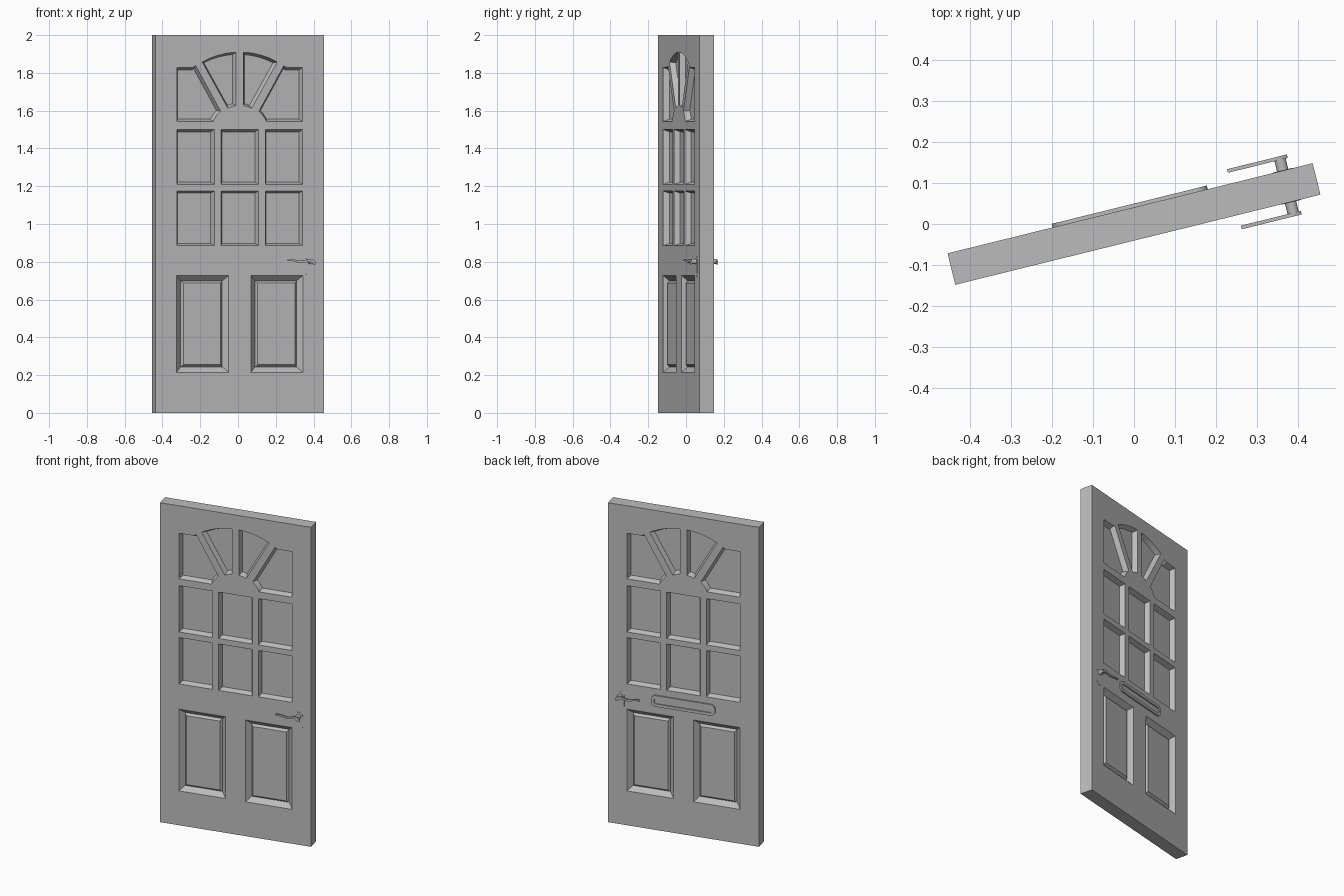
import bpy, bmesh, math
from mathutils import Vector

if "Cube" in bpy.data.objects:
    bpy.data.objects.remove(bpy.data.objects["Cube"], do_unlink=True)

SWING = math.radians(13.86)
WIDTH, THICK, HEIGHT = 0.919, 0.079, 2.0
FACE = THICK / 2

grey = bpy.data.materials.new("plain_grey")
grey.use_nodes = True
grey.diffuse_color = (0.5, 0.5, 0.5, 1)
grey.node_tree.nodes["Principled BSDF"].inputs["Base Color"].default_value = (0.5, 0.5, 0.5, 1)


def make_object(name, bm):
    bmesh.ops.recalc_face_normals(bm, faces=bm.faces)
    mesh = bpy.data.meshes.new(name)
    bm.to_mesh(mesh)
    bm.free()
    mesh.materials.append(grey)
    obj = bpy.data.objects.new(name, mesh)
    obj.rotation_euler.z = SWING
    bpy.context.collection.objects.link(obj)
    return obj


def inset(points, d):
    """Move a closed outline inward by d with mitred corners."""
    pts = [Vector(p) for p in points]
    n = len(pts)
    area = sum(pts[i - 1].x * pts[i].y - pts[i].x * pts[i - 1].y for i in range(n))
    turn = 1 if area > 0 else -1
    out = []
    for i, p in enumerate(pts):
        a = (p - pts[i - 1]).normalized()
        b = (pts[(i + 1) % n] - p).normalized()
        na, nb = Vector((-a.y, a.x)) * turn, Vector((-b.y, b.x)) * turn
        out.append(p + (na + nb) * d / (1 + na.dot(nb)))
    return out


def loft(bm, points, steps, side):
    """Join rings of an outline; each step is (inset, height above the face)."""
    rings = [[bm.verts.new((p.x, side * (FACE + h), p.y)) for p in inset(points, d)]
             for d, h in steps]
    for r, s in zip(rings, rings[1:]):
        for i in range(len(r)):
            bm.faces.new((r[i - 1], r[i], s[i], s[i - 1]))
    bm.faces.new(rings[0])
    bm.faces.new(rings[-1])


def rect(x0, x1, z0, z1):
    return [(x0, z0), (x1, z0), (x1, z1), (x0, z1)]


def arc(radius, u0, u1, n=8):
    """Fan arc running between two sideways positions."""
    a0, a1 = math.asin(u0 / radius), math.asin(u1 / radius)
    angles = [a0 + (a1 - a0) * i / n for i in range(n + 1)]
    return [(radius * math.sin(a), 1.48 + radius * math.cos(a)) for a in angles]


def rounded(cx, cz, hw, hh, r, n=6):
    pts = []
    for k, (sx, sz) in enumerate(((1, 1), (-1, 1), (-1, -1), (1, -1))):
        for i in range(n + 1):
            a = math.pi / 2 * (k + i / n)
            pts.append((cx + sx * (hw - r) + r * math.cos(a),
                        cz + sz * (hh - r) + r * math.sin(a)))
    return pts


# Outlines of the recessed panes: six squares and a four-part fan
panes = [rect(x - 0.102, x + 0.102, z, z + 0.29)
         for x in (-0.241, 0, 0.241) for z in (0.885, 1.21)]
fan_inner = arc(0.148, 0.02, 0.065) + arc(0.43, 0.205, 0.02)
fan_outer = arc(0.158, 0.105, 0.145) + [(0.343, 1.543), (0.343, 1.828), (0.257, 1.828), (0.24, 1.838)]
for shape in (fan_inner, fan_outer):
    panes += [shape, [(-x, z) for x, z in shape]]
panels = [rect(-0.344, -0.061, 0.215, 0.727), rect(0.061, 0.344, 0.215, 0.727)]

# Door leaf with panes and raised panels cut into both faces
bm = bmesh.new()
bmesh.ops.create_cube(bm, size=1)
for v in bm.verts:
    v.co = Vector((v.co.x * WIDTH, v.co.y * THICK, (v.co.z + 0.5) * HEIGHT))
door = make_object("door_leaf", bm)

bm = bmesh.new()
for side in (-1, 1):
    for shape in panes:
        loft(bm, shape, [(0, 0.01), (0, 0), (0.012, -0.03)], side)
    for shape in panels:
        loft(bm, shape, [(0, 0.01), (0, 0), (0.028, -0.027), (0.04, -0.014)], side)
cutter = make_object("recess_cutter", bm)
cutter.hide_render = True
cut = door.modifiers.new("recesses", 'BOOLEAN')
cut.operation, cut.solver, cut.object = 'DIFFERENCE', 'EXACT', cutter
bpy.context.view_layer.update()
carved = bpy.data.meshes.new_from_object(door.evaluated_get(bpy.context.evaluated_depsgraph_get()))
door.modifiers.clear()
door.data = carved
bpy.data.objects.remove(cutter, do_unlink=True)

# Letter plate on the back, with a sunken flap
bm = bmesh.new()
loft(bm, rounded(0, 0.81, 0.195, 0.035, 0.03),
     [(0, -0.004), (0, 0.009), (0.018, 0.009), (0.018, 0.002)], 1)
make_object("letter_plate", bm)

# Handles on both faces: thin plate, spindle and wavy lever
path = [(0.253, 0.808), (0.27, 0.809), (0.29, 0.807), (0.31, 0.802), (0.33, 0.8),
        (0.35, 0.803), (0.37, 0.808), (0.385, 0.806), (0.396, 0.797), (0.395, 0.787)]
line = [Vector(p) for p in path]
upper, lower = [], []
for i, p in enumerate(line):
    t = (line[min(i + 1, len(line) - 1)] - line[max(i - 1, 0)]).normalized()
    half = Vector((-t.y, t.x)) * (0.004 + 0.005 * i / len(line))
    upper.append(p + half)
    lower.append(p - half)
lever = lower + upper[::-1]

for side, label in ((-1, "front"), (1, "back")):
    parts = (("handle_plate", rounded(0.385, 0.775, 0.025, 0.055, 0.024), -0.004, 0.001),
             ("spindle", rounded(0.384, 0.802, 0.014, 0.014, 0.0139), -0.004, 0.029),
             ("lever", lever, 0.027, 0.036))
    for part, shape, low, high in parts:
        bm = bmesh.new()
        loft(bm, shape, [(0, low), (0, high)], side)
        obj = make_object(label + "_" + part, bm)
        bpy.ops.object.select_all(action='DESELECT')
        obj.select_set(True)
        bpy.context.view_layer.objects.active = obj
        bpy.ops.object.shade_smooth_by_angle(angle=math.radians(35))
